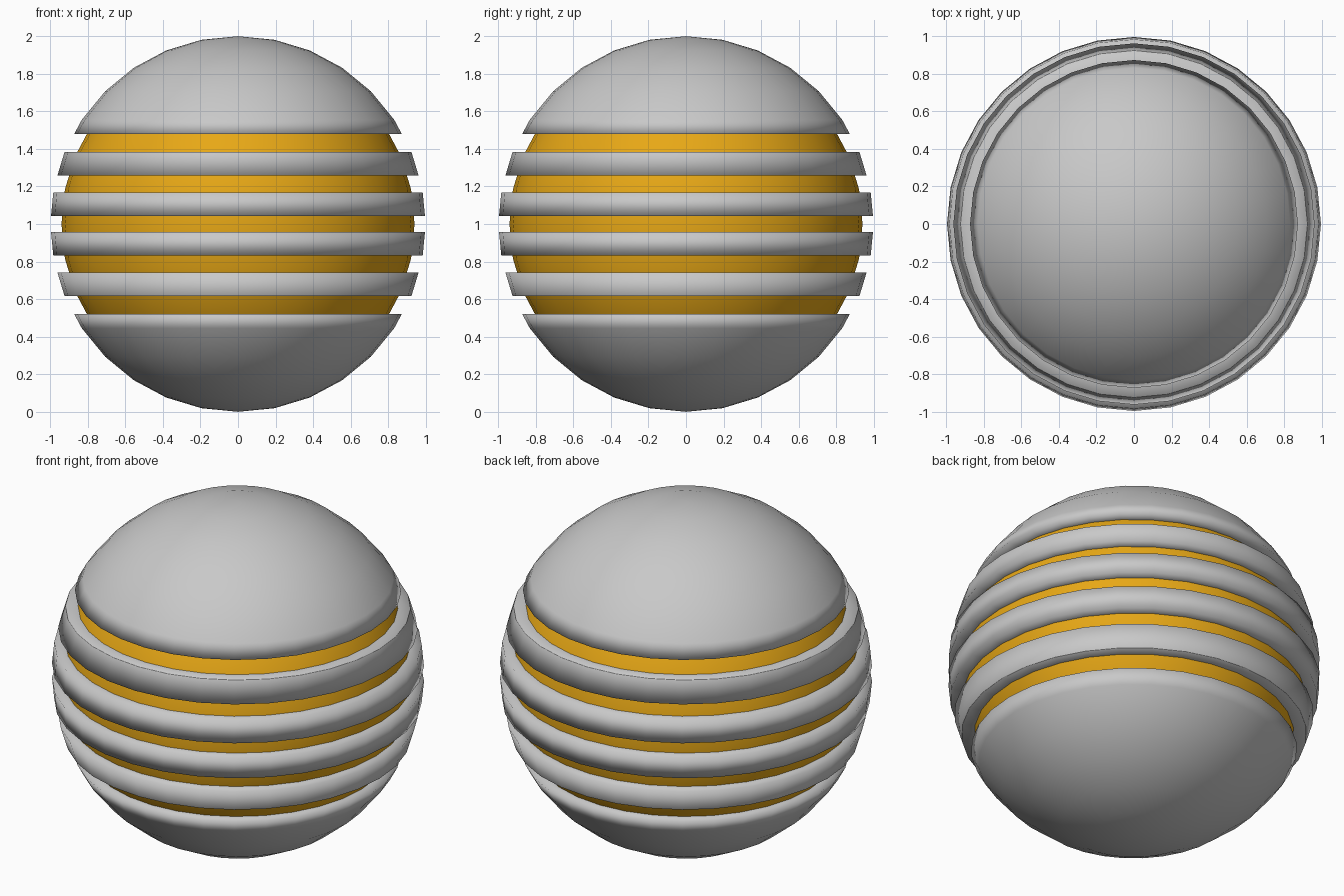
import bpy, bmesh, math

if "Cube" in bpy.data.objects:
    bpy.data.objects.remove(bpy.data.objects["Cube"])

SEG, RINGS, CZ = 32, 16, 1.0
CORE_R = 0.94


def material(name, col):
    m = bpy.data.materials.new(name)
    m.diffuse_color = (*col, 1)
    m.use_nodes = True
    m.node_tree.nodes["Principled BSDF"].inputs["Base Color"].default_value = m.diffuse_color
    return m


grey = material("shell grey", (0.58, 0.58, 0.58))
gold = material("core gold", (0.80, 0.39, 0.008))

# Heights and radii of the unit ball's rings, bottom to top
ball = [(-math.cos(math.pi * i / RINGS), math.sin(math.pi * i / RINGS))
        for i in range(RINGS + 1)]


def radius_at(h):
    for (h0, r0), (h1, r1) in zip(ball, ball[1:]):
        if h0 <= h <= h1:
            return r0 + (r1 - r0) * (h - h0) / (h1 - h0)
    return 0.0


def lathe(name, profile, mat):
    """Turn a (radius, height) profile around the vertical axis."""
    bm = bmesh.new()
    rows = []
    for r, h in profile:
        n = 1 if r < 1e-5 else SEG
        rows.append([bm.verts.new((r * math.cos(2 * math.pi * i / SEG),
                                   r * math.sin(2 * math.pi * i / SEG), CZ + h))
                     for i in range(n)])
    for a, b in zip(rows, rows[1:]):
        for i in range(SEG):
            j = (i + 1) % SEG
            quad = [a[i % len(a)], a[j % len(a)], b[j % len(b)], b[i % len(b)]]
            bm.faces.new(list(dict.fromkeys(quad)))
    for f in bm.faces:
        f.smooth = True
    me = bpy.data.meshes.new(name)
    bm.to_mesh(me)
    bm.free()
    me.materials.append(mat)
    ob = bpy.data.objects.new(name, me)
    bpy.context.collection.objects.link(ob)
    return ob


def slice_shell(name, lo, hi):
    """Slice of the outer ball, with cut faces running into the core."""
    def inner(h):
        return CORE_R * radius_at(h / CORE_R) - 0.02
    prof = []
    if lo > -1:
        prof += [(inner(lo), lo), (radius_at(lo), lo)]
    prof += [(r, h) for h, r in ball
             if lo + 1e-4 < h < hi - 1e-4 or abs(h) > 0.9999 and lo <= h <= hi]
    if hi < 1:
        prof += [(radius_at(hi), hi), (inner(hi), hi)]
    lathe(name, prof, grey)


# Inner core
lathe("core", [(r * CORE_R, h * CORE_R) for h, r in ball], gold)

# Caps and bands, mirrored about the middle
for part, lo, hi in (("cap", 0.478, 1.0), ("outer_band", 0.257, 0.383),
                     ("middle_band", 0.043, 0.169)):
    slice_shell("upper_" + part, lo, hi)
    slice_shell("lower_" + part, -hi, -lo)
